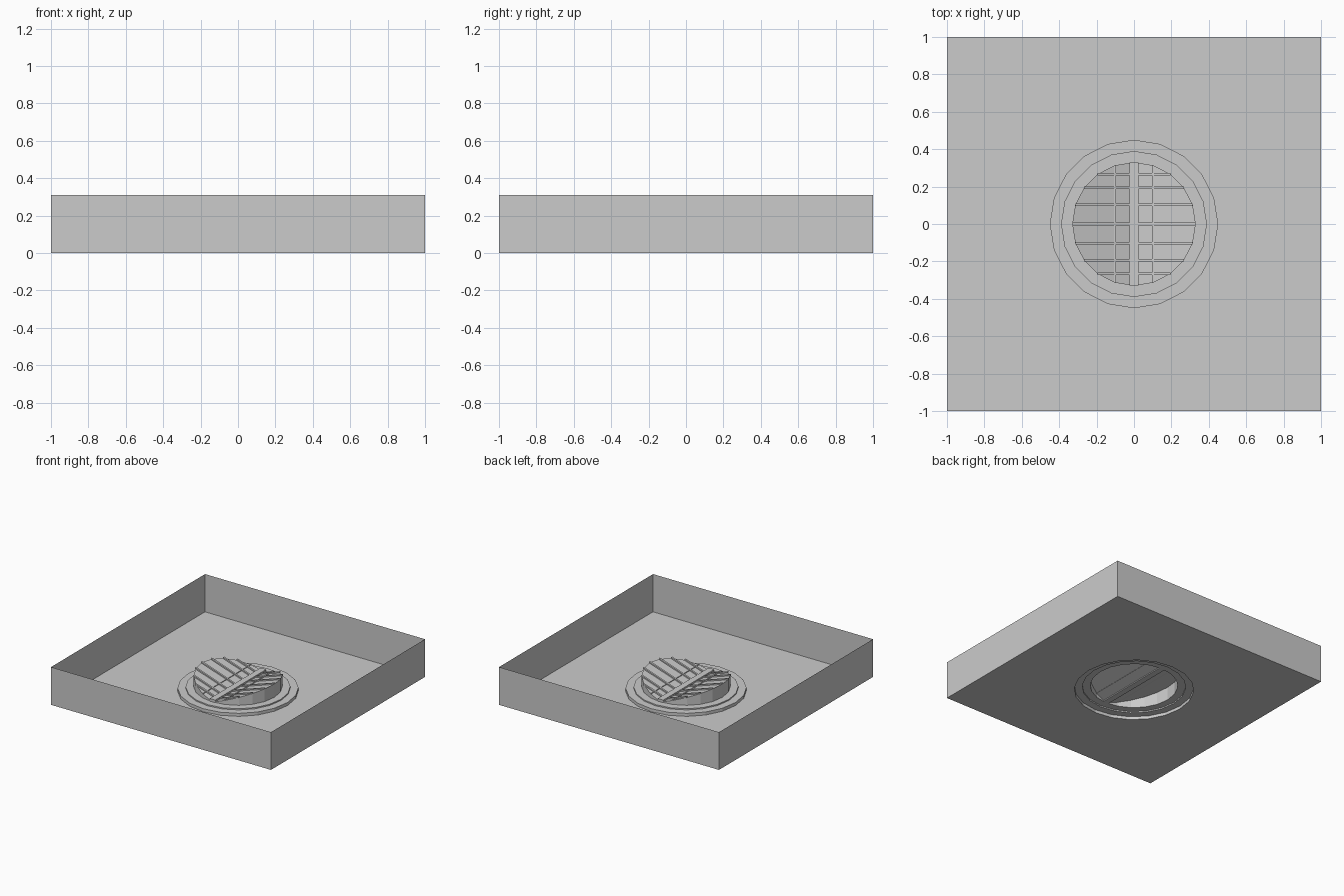
import bpy, bmesh, math

if "Cube" in bpy.data.objects:
    bpy.data.objects.remove(bpy.data.objects["Cube"])

N = 20                 # sides of the round parts
R = 0.33               # grate radius
Z0, SLOPE = 0.035, 0.33  # grate height at the middle bar, rise of each half


def finish(name, bm):
    bmesh.ops.remove_doubles(bm, verts=bm.verts[:], dist=1e-5)
    bmesh.ops.recalc_face_normals(bm, faces=bm.faces[:])
    me = bpy.data.meshes.new(name)
    bm.to_mesh(me)
    bm.free()
    ob = bpy.data.objects.new(name, me)
    bpy.context.collection.objects.link(ob)
    return ob


def circle(r):
    return [(r * math.cos(2 * math.pi * i / N), r * math.sin(2 * math.pi * i / N))
            for i in range(N)]


def height(x):
    return Z0 + SLOPE * abs(x)


def loft(bm, rings):
    rows = [[bm.verts.new(p) for p in ring] for ring in rings]
    for a, b in zip(rows, rows[1:]):
        for i in range(N):
            j = (i + 1) % N
            bm.faces.new((a[i], a[j], b[j], b[i]))


def beam(bm, a, b, axis, width, thick):
    """Rectangular bar from a to b, widened along x or y."""
    w = (width / 2, 0) if axis == 'x' else (0, width / 2)
    v = [bm.verts.new((p[0] + s * w[0], p[1] + s * w[1], p[2] + t))
         for p in (a, b) for s, t in ((-1, 0), (1, 0), (1, thick), (-1, thick))]
    for f in ((0, 1, 2, 3), (4, 5, 6, 7), (0, 1, 5, 4),
              (1, 2, 6, 5), (2, 3, 7, 6), (3, 0, 4, 7)):
        bm.faces.new([v[i] for i in f])


# Floor panel with a round opening
bm = bmesh.new()
square = [(-1, -1), (1, -1), (1, 1), (-1, 1)]
for loop in (square, circle(0.45)):
    vs = [bm.verts.new((x, y, 0)) for x, y in loop]
    for i in range(len(vs)):
        bm.edges.new((vs[i], vs[(i + 1) % len(vs)]))
bmesh.ops.triangle_fill(bm, edges=bm.edges[:], use_beauty=True, normal=(0, 0, 1))
bmesh.ops.dissolve_degenerate(bm, edges=bm.edges[:], dist=1e-5)
finish("tray_floor", bm)

# Thin side walls
bm = bmesh.new()
for i in range(4):
    a, b = square[i], square[(i + 1) % 4]
    bm.faces.new([bm.verts.new(p) for p in
                  ((*a, 0), (*b, 0), (*b, 0.31), (*a, 0.31))])
finish("tray_walls", bm)

# Stepped collar and the wall that rises to the tilted grate
bm = bmesh.new()
steps = [(0.45, 0), (0.45, 0.025), (0.39, 0.025), (0.39, Z0), (R, Z0)]
rings = [[(x, y, z) for x, y in circle(r)] for r, z in steps]
rings.append([(x, y, height(x)) for x, y in circle(R)])
loft(bm, rings)
finish("drain_collar", bm)

# Row positions follow the corners of the round outline
rows = [(R * math.cos(k * math.pi / 10), R * math.sin(k * math.pi / 10))
        for k in range(-5, 6)]

for side, label in ((-1, "left"), (1, "right")):
    # Tilted half plate
    bm = bmesh.new()
    for (xa, ya), (xb, yb) in zip(rows, rows[1:]):
        pts = [(0, ya), (side * xa, ya), (side * xb, yb), (0, yb)]
        if xa < 1e-4:
            pts.pop(1)
        elif xb < 1e-4:
            pts.pop(2)
        bm.faces.new([bm.verts.new((x, y, height(x))) for x, y in pts])
    finish(label + "_grate_plate", bm)

    # Bars across and one bar along each half
    bm = bmesh.new()
    for x, y in rows[2:-2]:
        beam(bm, (0, y, Z0), (side * x, y, height(x)), 'y', 0.014, 0.01)
    x, y = rows[-2]
    beam(bm, (side * x, -y, height(x)), (side * x, y, height(x)), 'x', 0.01, 0.006)
    finish(label + "_grate_bars", bm)

# Middle bar
bm = bmesh.new()
beam(bm, (0, -R, Z0), (0, R, Z0), 'x', 0.05, 0.022)
finish("middle_bar", bm)
